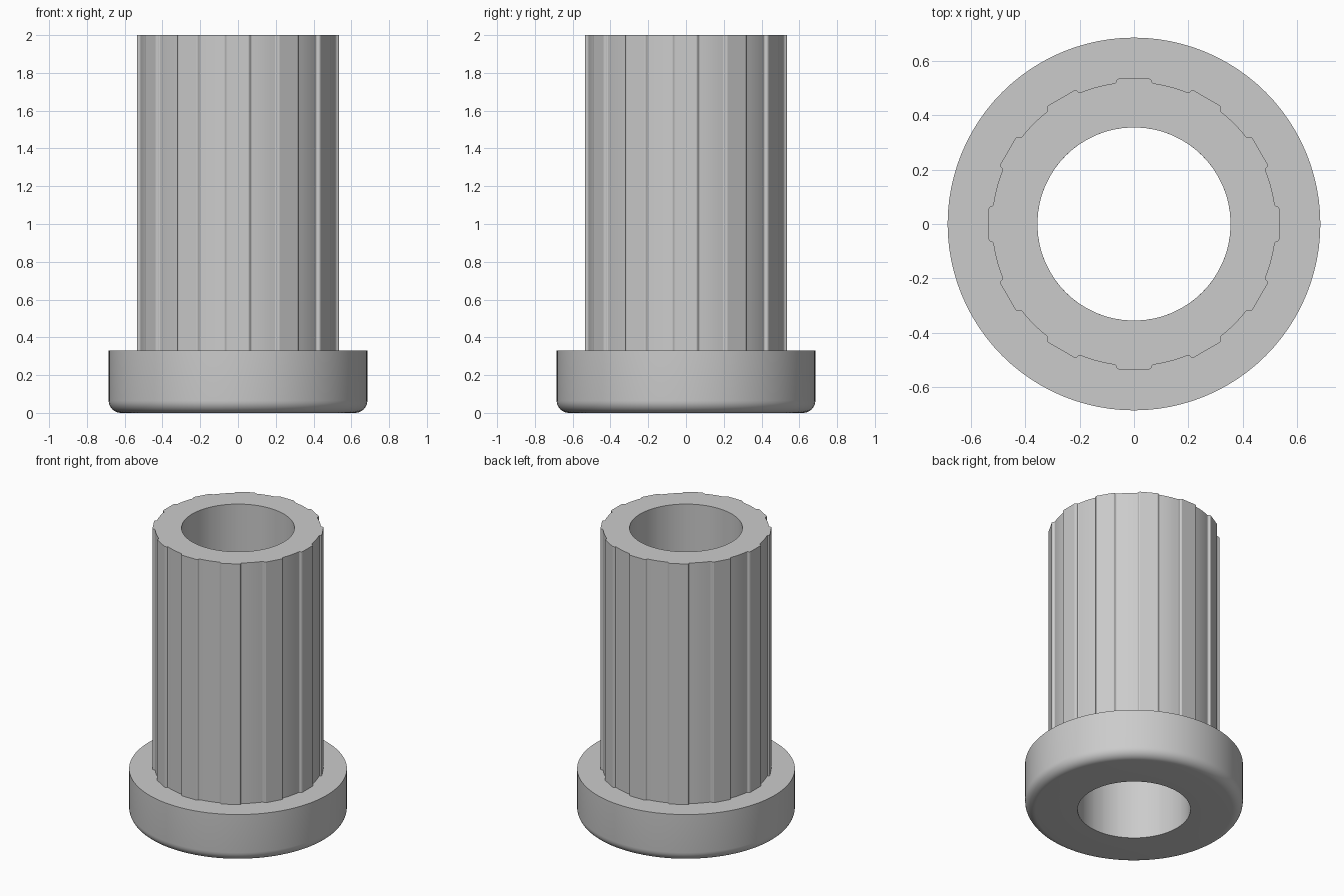
import bpy, math

if "Cube" in bpy.data.objects:
    bpy.data.objects.remove(bpy.data.objects["Cube"])

RIBS, BORE = 12, 0.355
FLANGE_R, FLANGE_H, ROUND = 0.685, 0.33, 0.065

grey = bpy.data.materials.new("plain grey")
grey.diffuse_color = (0.6, 0.6, 0.6, 1)
grey.use_nodes = True
grey.node_tree.nodes["Principled BSDF"].inputs["Base Color"].default_value = grey.diffuse_color


def bridge_rings(name, rings, angle):
    """Make an object by joining successive equal-length rings of points."""
    n = len(rings[0])
    verts = [p for ring in rings for p in ring]
    faces = [(k * n + i, k * n + (i + 1) % n,
              (k + 1) * n + (i + 1) % n, (k + 1) * n + i)
             for k in range(len(rings) - 1) for i in range(n)]
    mesh = bpy.data.meshes.new(name)
    mesh.from_pydata(verts, [], faces)
    mesh.materials.append(grey)
    obj = bpy.data.objects.new(name, mesh)
    bpy.context.collection.objects.link(obj)
    bpy.context.view_layer.objects.active = obj
    obj.select_set(True)
    bpy.ops.object.shade_smooth_by_angle(angle=math.radians(angle))
    obj.select_set(False)
    return obj


def circle(r, z, n=96):
    return [(r * math.cos(2 * math.pi * i / n), r * math.sin(2 * math.pi * i / n), z)
            for i in range(n)]


# Ribbed outline: a flat-topped rib with rounded shoulders, then a root arc
half = [(0.535, 0.0), (0.535, 0.055), (0.532, 0.061), (0.527, 0.0645),
        (0.521, 0.066), (0.517, 0.071)]
pitch = 2 * math.pi / RIBS
rib = [(x, -y) for x, y in reversed(half[1:])] + half
a0 = math.atan2(half[-1][1], half[-1][0])
root_r = math.hypot(*half[-1])
for i in range(1, 5):
    a = a0 + (pitch - 2 * a0) * i / 5
    rib.append((root_r * math.cos(a), root_r * math.sin(a)))
outline = []
for k in range(RIBS):
    c, s = math.cos(k * pitch), math.sin(k * pitch)
    outline += [(x * c - y * s, x * s + y * c) for x, y in rib]


def at(z):
    return [(x, y, z) for x, y in outline]


def bore(z):
    return [(BORE * x / math.hypot(x, y), BORE * y / math.hypot(x, y), z)
            for x, y in outline]


# Ribbed shaft with its top rim and the through bore
bridge_rings("ribbed_shaft", [at(FLANGE_H), at(2), bore(2), bore(0)], 25)

# Round flange: bottom face, rounded lower edge, wall and top ledge
profile = [(BORE, 0)]
for i in range(9):
    a = math.pi / 2 * i / 8
    profile.append((FLANGE_R - ROUND + ROUND * math.sin(a), ROUND - ROUND * math.cos(a)))
profile += [(FLANGE_R, FLANGE_H), (0.5, FLANGE_H)]
bridge_rings("flange", [circle(r, z) for r, z in profile], 30)
